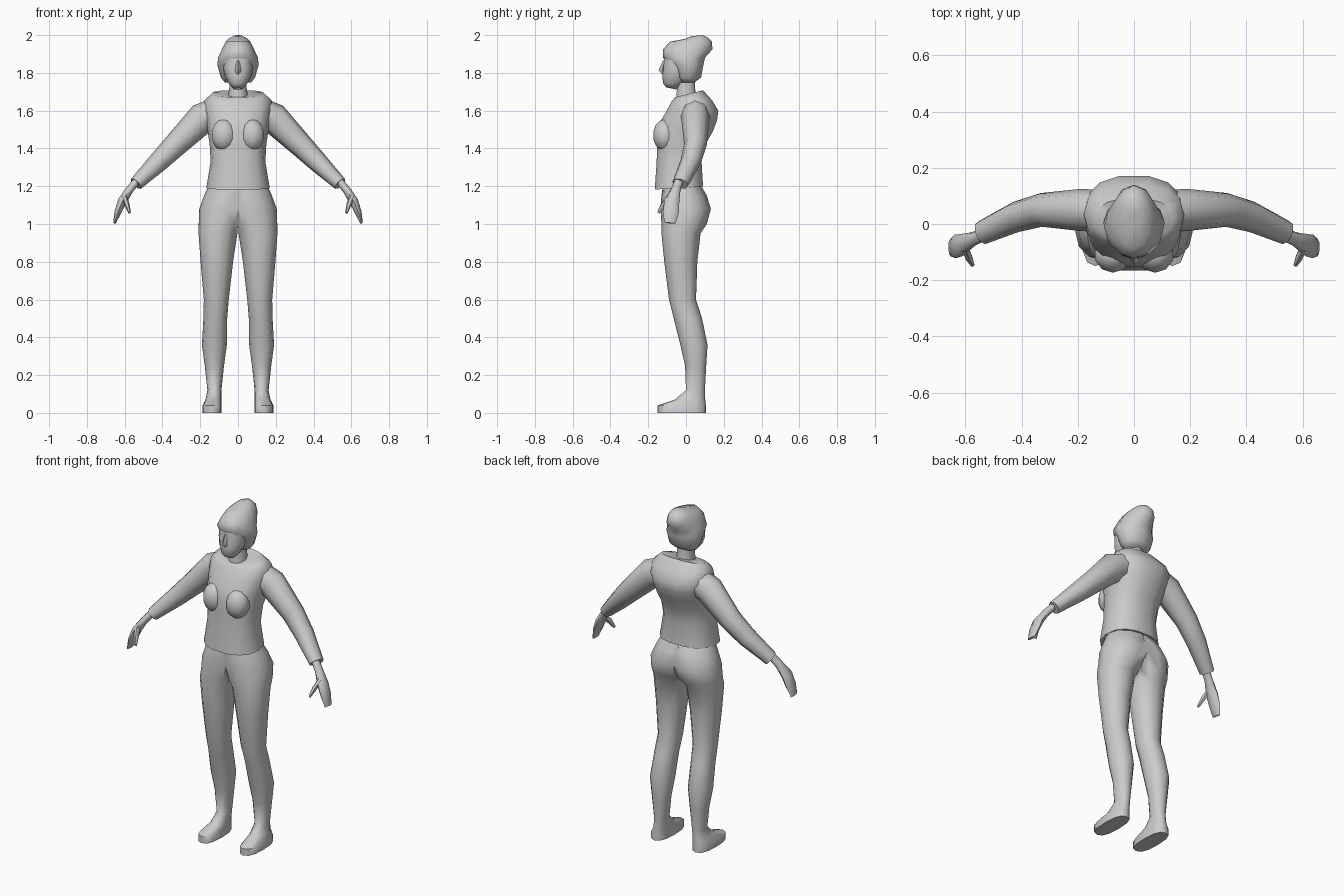
import bpy, bmesh, math
from mathutils import Vector

if "Cube" in bpy.data.objects:
    bpy.data.objects.remove(bpy.data.objects["Cube"])


def finish(name, bm, mirror=False, sharp=55):
    bmesh.ops.recalc_face_normals(bm, faces=bm.faces)
    for f in bm.faces:
        f.smooth = True
    me = bpy.data.meshes.new(name)
    bm.to_mesh(me)
    bm.free()
    me.set_sharp_from_angle(angle=math.radians(sharp))
    ob = bpy.data.objects.new(name, me)
    bpy.context.collection.objects.link(ob)
    if mirror:
        m = ob.modifiers.new("mirror", 'MIRROR')
        m.use_mirror_merge = True
        m.merge_threshold = 0.0005
    return ob


def skin(rings, cap_start=True, cap_end=True):
    bm = bmesh.new()
    loops = [[bm.verts.new(p) for p in r] for r in rings]
    n = len(loops[0])
    for a, b in zip(loops, loops[1:]):
        for i in range(n):
            j = (i + 1) % n
            bm.faces.new((a[i], a[j], b[j], b[i]))
    if cap_start:
        bm.faces.new(loops[0][::-1])
    if cap_end:
        bm.faces.new(loops[-1])
    return bm


def level(x, z, rx, yf, yb, tilt=0.0, n=12, p=2.0):
    """Horizontal rounded section; tilt lifts the back and drops the front."""
    ym, ry = (yf + yb) / 2, (yb - yf) / 2
    pts = []
    for i in range(n):
        t = 2 * math.pi * i / n
        c, s = math.cos(t), math.sin(t)
        dx = rx * math.copysign(abs(c) ** (2 / p), c)
        dy = ry * math.copysign(abs(s) ** (2 / p), s)
        pts.append(Vector((x + dx, ym + dy, z + tilt * dy)))
    return pts


def tube(path, n=8):
    """Sections square to a path: centre, half thickness, half width."""
    cs = [Vector(q[:3]) for q in path]
    rings = []
    for i, q in enumerate(path):
        d = (cs[min(i + 1, len(cs) - 1)] - cs[max(i - 1, 0)]).normalized()
        u = d.cross(Vector((0, 1, 0))).normalized()
        v = u.cross(d).normalized()
        rings.append([cs[i] + u * q[3] * math.cos(2 * math.pi * k / n)
                      + v * q[4] * math.sin(2 * math.pi * k / n) for k in range(n)])
    return rings


# Trousers and shoes: one half from sole to waist, cut at the centre plane
leg = [
    (.137, 0, .05, -.15, .105), (.137, .04, .05, -.15, .105),
    (.13, .07, .042, -.06, .102), (.125, .12, .037, 0, .1),
    (.125, .25, .051, -.005, .107), (.125, .36, .066, -.03, .114),
    (.12, .5, .063, -.065, .085), (.115, .6, .066, -.09, .053),
    (.112, .8, .086, -.115, .06), (.106, .95, .103, -.13, .077),
    (.085, 1.0, .123, -.13, .11), (.058, 1.08, .147, -.135, .132),
    (.025, 1.15, .155, -.13, .11), (0, 1.22, .15, -.12, .07)]
rings = [level(*r, p=2.6 if r[1] < .05 else 2.1) for r in leg]
for r in rings:
    for v in r:
        v.x = max(v.x, 0.0)
bm = skin(rings, cap_end=False)
bmesh.ops.delete(bm, geom=[f for f in bm.faces if all(v.co.x < 1e-4 for v in f.verts)],
                 context='FACES')
finish("trousers_and_shoes", bm, mirror=True)

# Jacket body with collar rim turning in to the neck
body = [
    (0, 1.19, .168, -.168, .093, .06), (0, 1.33, .145, -.158, .085),
    (0, 1.42, .15, -.155, .105), (0, 1.49, .16, -.155, .145),
    (0, 1.55, .17, -.135, .168), (0, 1.60, .18, -.105, .174),
    (0, 1.655, .178, -.075, .14), (0, 1.69, .14, -.058, .092, .25),
    (0, 1.685, .06, -.05, .06, .25)]
finish("jacket_body", skin([level(*r, n=14, p=2.4) for r in body]))

# Bust
bm = bmesh.new()
bmesh.ops.create_uvsphere(bm, u_segments=10, v_segments=7, radius=1)
for v in bm.verts:
    v.co = Vector((.075 + v.co.x * .068, -.11 + v.co.y * .065, 1.47 + v.co.z * .085))
finish("bust", bm, mirror=True)

# Sleeves
finish("sleeve", skin(tube([
    (.09, .045, 1.60, .08, .075), (.19, .05, 1.56, .082, .075),
    (.33, .05, 1.42, .064, .06), (.42, .025, 1.33, .054, .055),
    (.54, -.03, 1.213, .037, .044)])), mirror=True)

# Hands and thumbs
finish("hand", skin(tube([
    (.53, -.035, 1.235, .02, .024), (.575, -.055, 1.18, .021, .026),
    (.613, -.075, 1.12, .024, .04), (.637, -.08, 1.06, .018, .042),
    (.654, -.085, 1.005, .007, .03)])), mirror=True)
finish("thumb", skin(tube([
    (.602, -.085, 1.145, .014, .016), (.588, -.118, 1.105, .014, .016),
    (.574, -.146, 1.06, .007, .008)], n=6)), mirror=True)

# Neck
finish("neck", skin([level(0, 1.66, .055, -.055, .06, n=10),
                     level(0, 1.72, .046, -.05, .05, n=10),
                     level(0, 1.79, .046, -.05, .05, n=10)]))

# Face
face = [
    (0, 1.718, .026, -.105, -.05, -.2), (0, 1.745, .05, -.122, -.01),
    (0, 1.785, .07, -.125, .03), (0, 1.83, .078, -.122, .04),
    (0, 1.89, .075, -.115, .04)]
finish("face", skin([level(*r, n=12, p=2.2) for r in face]))

# Nose wedge
nose = [(0, 1.79, .012, -.124, -.105), (0, 1.815, .016, -.146, -.105),
        (0, 1.865, .008, -.122, -.105)]
finish("nose", skin([level(*r, n=4) for r in nose]))

# Hair swept up into a bun at the back of the crown
hair = [
    (0, 1.75, .07, -.03, .045), (0, 1.775, .09, -.055, .08),
    (0, 1.84, .109, -.08, .092), (0, 1.88, .106, -.122, .1),
    (0, 1.925, .085, -.122, .14), (0, 1.965, .065, -.085, .137),
    (0, 1.985, .045, -.01, .11, .1), (0, 1.997, .02, .03, .085, .1)]
finish("hair", skin([level(*r, n=12) for r in hair]))
